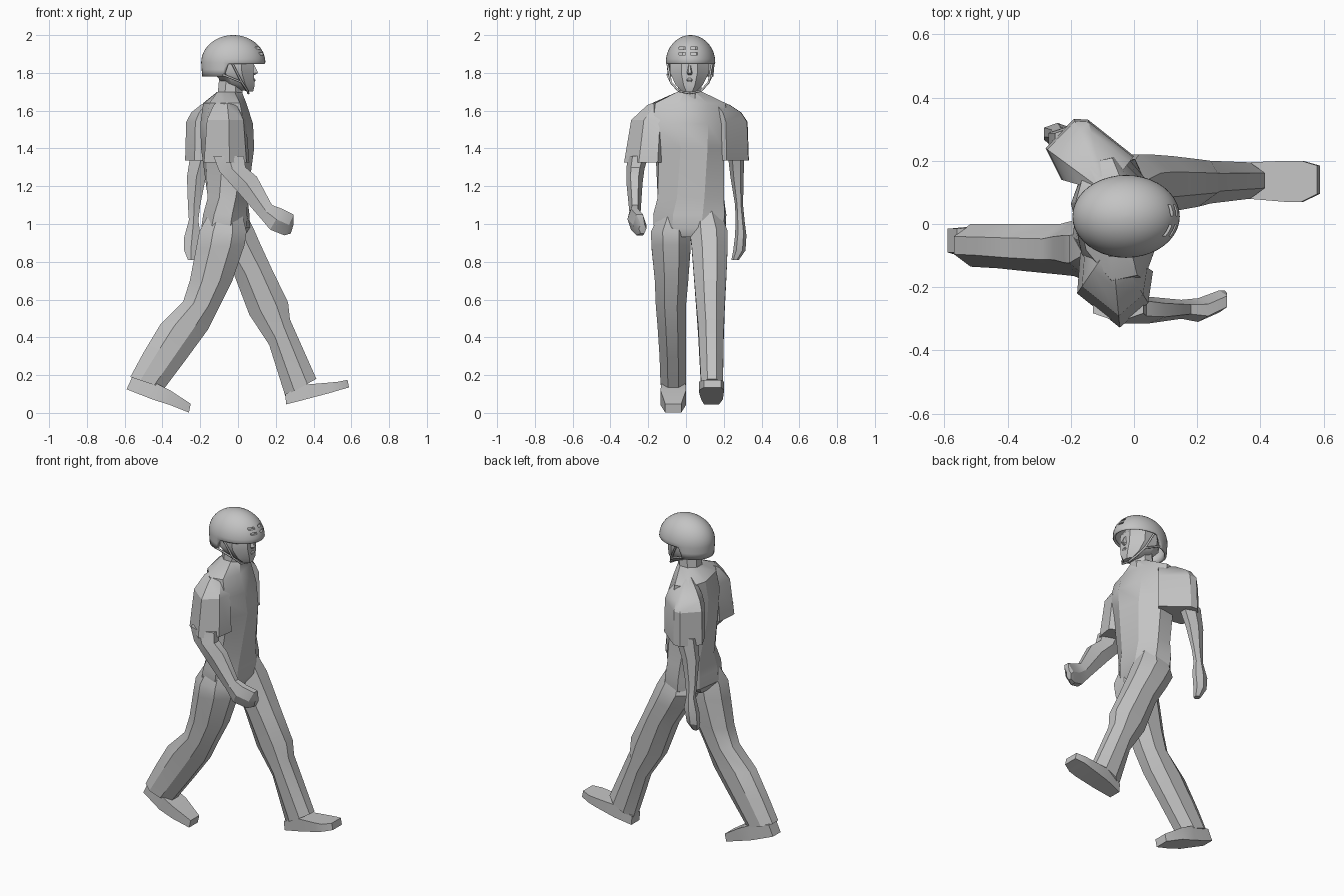
import bpy
import bmesh
from math import sin, cos, pi, radians
from mathutils import Vector

cube = bpy.data.objects.get("Cube")
if cube:
    bpy.data.objects.remove(cube, do_unlink=True)

grey = bpy.data.materials.new("plain grey")
grey.use_nodes = True
colour = (0.55, 0.55, 0.55, 1)
grey.diffuse_color = colour
grey.node_tree.nodes["Principled BSDF"].inputs["Base Color"].default_value = colour


def activate(obj):
    bpy.ops.object.select_all(action="DESELECT")
    obj.select_set(True)
    bpy.context.view_layer.objects.active = obj


def skin(name, rings, end_cap=True, angle=30):
    """Join a stack of equal-sized point rings into one part."""
    bm = bmesh.new()
    loops = [[bm.verts.new(p) for p in ring] for ring in rings]
    count = len(loops[0])
    for low, high in zip(loops, loops[1:]):
        for i in range(count):
            j = (i + 1) % count
            bm.faces.new((low[i], low[j], high[j], high[i]))
    bm.faces.new(loops[0])
    if end_cap:
        bm.faces.new(loops[-1])
    bmesh.ops.recalc_face_normals(bm, faces=bm.faces)
    mesh = bpy.data.meshes.new(name)
    bm.to_mesh(mesh)
    bm.free()
    obj = bpy.data.objects.new(name, mesh)
    bpy.context.collection.objects.link(obj)
    mesh.materials.append(grey)
    activate(obj)
    bpy.ops.object.shade_smooth_by_angle(angle=radians(angle))
    return obj


def ring(centre, a, b, sides):
    """Polygon that reaches +-a front to back and +-b side to side."""
    angles = [(i + 0.5) * 2 * pi / sides for i in range(sides)]
    wide = max(cos(t) for t in angles)
    deep = max(sin(t) for t in angles)
    return [centre + a * cos(t) / wide + b * sin(t) / deep for t in angles]


def limb(name, rows, sides=8):
    """Rows hold the front point (x, z), the back point (x, z) and the y range."""
    rings = []
    for fx, fz, bx, bz, y0, y1 in rows:
        front, back = Vector((fx, 0, fz)), Vector((bx, 0, bz))
        centre = (front + back) / 2 + Vector((0, (y0 + y1) / 2, 0))
        rings.append(ring(centre, (front - back) / 2, Vector((0, (y1 - y0) / 2, 0)), sides))
    return skin(name, rings)


def sleeve(name, hem, shoulder, rows):
    """Raise the hem outline, drawing it in towards the shoulder point."""
    inner = Vector(shoulder)
    skin(name, [[Vector(p).lerp(inner, pull).to_3d() + Vector((0, 0, z)) for p in hem]
                for z, pull in rows])


# Torso and hips: height, centre x and y, half depth, half width, twist
torso = []
for z, x, y, depth, width, twist in [
    (1.70, -.045, .02, .065, .065, 0),
    (1.64, -.07, .015, .10, .19, 12),
    (1.53, -.06, .01, .125, .20, 12),
    (1.40, -.055, .02, .13, .175, 10),
    (1.14, -.055, .025, .105, .175, 0),
    (1.05, -.062, .02, .116, .19, -5),
    (.98, -.065, .02, .12, .185, -8),
    (.93, -.06, .02, .09, .06, -8),
]:
    t = radians(twist)
    forward, side = Vector((cos(t), sin(t), 0)), Vector((-sin(t), cos(t), 0))
    torso.append(ring(Vector((x, y, z)), forward * depth, side * width, 8))
skin("torso", torso)

# Legs in mid stride
limb("trailing_leg", [
    (.01, 1.1, -.13, 1.1, -.12, .02),
    (.045, .96, -.205, .96, -.185, .025),
    (.035, .89, -.222, .87, -.183, .025),
    (-.03, .7, -.255, .7, -.165, .012),
    (-.1, .56, -.29, .59, -.16, 0),
    (-.16, .44, -.41, .47, -.15, 0),
    (-.27, .29, -.5, .32, -.14, 0),
    (-.39, .13, -.57, .19, -.135, 0),
])
limb("leading_leg", [
    (.02, 1.1, -.12, 1.08, .03, .17),
    (.085, .97, -.15, .95, .02, .22),
    (.12, .89, -.1, .86, .03, .22),
    (.18, .76, -.02, .73, .04, .215),
    (.265, .585, .06, .52, .055, .205),
    (.275, .495, .165, .36, .065, .2),
    (.415, .18, .25, .09, .08, .195),
])

# Shoes run from heel to toe, top point first
limb("trailing_shoe", [
    (-.56, .19, -.59, .125, -.09, -.015),
    (-.44, .16, -.45, .07, -.13, -.002),
    (-.36, .12, -.36, .042, -.135, 0),
    (-.25, .048, -.26, .002, -.11, -.025),
], 4)
limb("leading_shoe", [
    (.25, .1, .255, .045, .095, .175),
    (.36, .15, .36, .072, .08, .195),
    (.48, .16, .485, .105, .07, .2),
    (.53, .165, .535, .12, .07, .2),
    (.58, .175, .588, .135, .095, .185),
], 4)

# Short sleeves, outlined around the hem
sleeve("forward_sleeve",
       [(.06, -.15), (.045, -.25), (-.045, -.328), (-.18, -.22), (-.17, -.09), (-.05, -.08)],
       (-.07, -.06),
       [(1.325, 0), (1.55, .14), (1.63, .46), (1.67, .85)])
sleeve("rear_sleeve",
       [(.0, .215), (-.145, .33), (-.19, .333), (-.28, .24), (-.23, .14), (-.08, .12)],
       (-.09, .1),
       [(1.335, 0), (1.54, .03), (1.59, .17), (1.63, .43), (1.67, .85)])

# Forearms with closed hands
limb("forward_arm", [
    (.03, 1.36, -.13, 1.36, -.31, -.2),
    (.04, 1.3, -.1, 1.28, -.315, -.22),
    (.1, 1.25, -.01, 1.18, -.315, -.23),
    (.18, 1.1, .12, 1.03, -.3, -.24),
    (.235, 1.08, .17, .97, -.31, -.235),
    (.295, 1.05, .245, .94, -.28, -.21),
    (.295, 1.0, .28, .95, -.25, -.21),
], 6)
limb("rear_arm", [
    (-.12, 1.38, -.25, 1.38, .22, .31),
    (-.17, 1.25, -.27, 1.25, .235, .305),
    (-.2, 1.1, -.265, 1.1, .26, .302),
    (-.21, 1.02, -.26, 1.02, .262, .31),
    (-.2, .95, -.285, .93, .26, .32),
    (-.215, .86, -.285, .86, .25, .315),
    (-.23, .81, -.265, .81, .24, .28),
], 6)

# Neck, head and face
limb("neck", [
    (.02, 1.66, -.11, 1.66, -.045, .085),
    (.03, 1.77, -.1, 1.77, -.04, .08),
])
limb("head", [
    (.08, 1.70, .0, 1.71, -.02, .055),
    (.088, 1.735, -.08, 1.745, -.055, .09),
    (.083, 1.80, -.13, 1.80, -.085, .12),
    (.08, 1.87, -.14, 1.87, -.085, .12),
    (.03, 1.94, -.1, 1.94, -.05, .09),
])
limb("nose", [
    (.085, 1.845, .06, 1.845, .012, .026),
    (.106, 1.80, .06, 1.795, .004, .034),
    (.086, 1.788, .06, 1.785, .006, .032),
], 6)
limb("lips", [
    (.086, 1.772, .06, 1.772, .005, .033),
    (.094, 1.762, .06, 1.762, -.004, .042),
    (.086, 1.75, .06, 1.75, .005, .033),
], 6)

# Helmet shell: a dome with a skirt that drops behind the ears
middle, size = Vector((-.025, .024, 1.855)), Vector((.17, .131, .145))
segments, levels = 40, 12
around = [2 * pi * i / segments for i in range(segments)]
dome = []
for k in range(levels + 1):
    u = pi / 2 * (k + 0.3) / (levels + 0.3)
    dome.append([middle + Vector((size.x * sin(u) * cos(t), size.y * sin(u) * sin(t),
                                  size.z * cos(u))) for t in around])
for part in (0.5, 1):
    skirt = []
    for p in dome[levels]:
        drop = .075 if p.x < -.06 else .008
        skirt.append(p.lerp(middle, .03 * part) - Vector((0, 0, drop * part)))
    dome.append(skirt)
helmet = skin("helmet", dome, end_cap=False, angle=40)
shell = helmet.modifiers.new("shell", "SOLIDIFY")
shell.thickness = .014

# Vent slots cut through the front of the shell
for y in (-.02, .043):
    for z in (1.93, 1.902):
        bpy.ops.mesh.primitive_cube_add(size=1, location=(.12, y, z))
        cutter = bpy.context.object
        cutter.name = "vent_cutter"
        cutter.scale = (.1, .036, .012)
        cutter.hide_render = True
        cut = helmet.modifiers.new("vent", "BOOLEAN")
        cut.operation, cut.object, cut.solver = "DIFFERENCE", cutter, "EXACT"
        activate(helmet)
        for name in [m.name for m in helmet.modifiers]:
            bpy.ops.object.modifier_apply(modifier=name)
        bpy.data.objects.remove(cutter, do_unlink=True)

# Chin straps, mirrored about the head's centre
for label, side in (("left", 1), ("right", -1)):
    for kind, start_x, start_z in (("front", -.03, 1.85), ("back", -.08, 1.79)):
        curve = bpy.data.curves.new(f"{label}_{kind}_strap", "CURVE")
        curve.dimensions = "3D"
        curve.bevel_depth, curve.bevel_resolution = .006, 1
        line = curve.splines.new("POLY")
        path = [(start_x, .118, start_z), (.02, .1, 1.75), (.05, .06, 1.705), (.055, 0, 1.692)]
        line.points.add(len(path) - 1)
        for point, (x, y, z) in zip(line.points, path):
            point.co = (x, .02 + side * y, z, 1)
        curve.materials.append(grey)
        strap = bpy.data.objects.new(curve.name, curve)
        bpy.context.collection.objects.link(strap)
